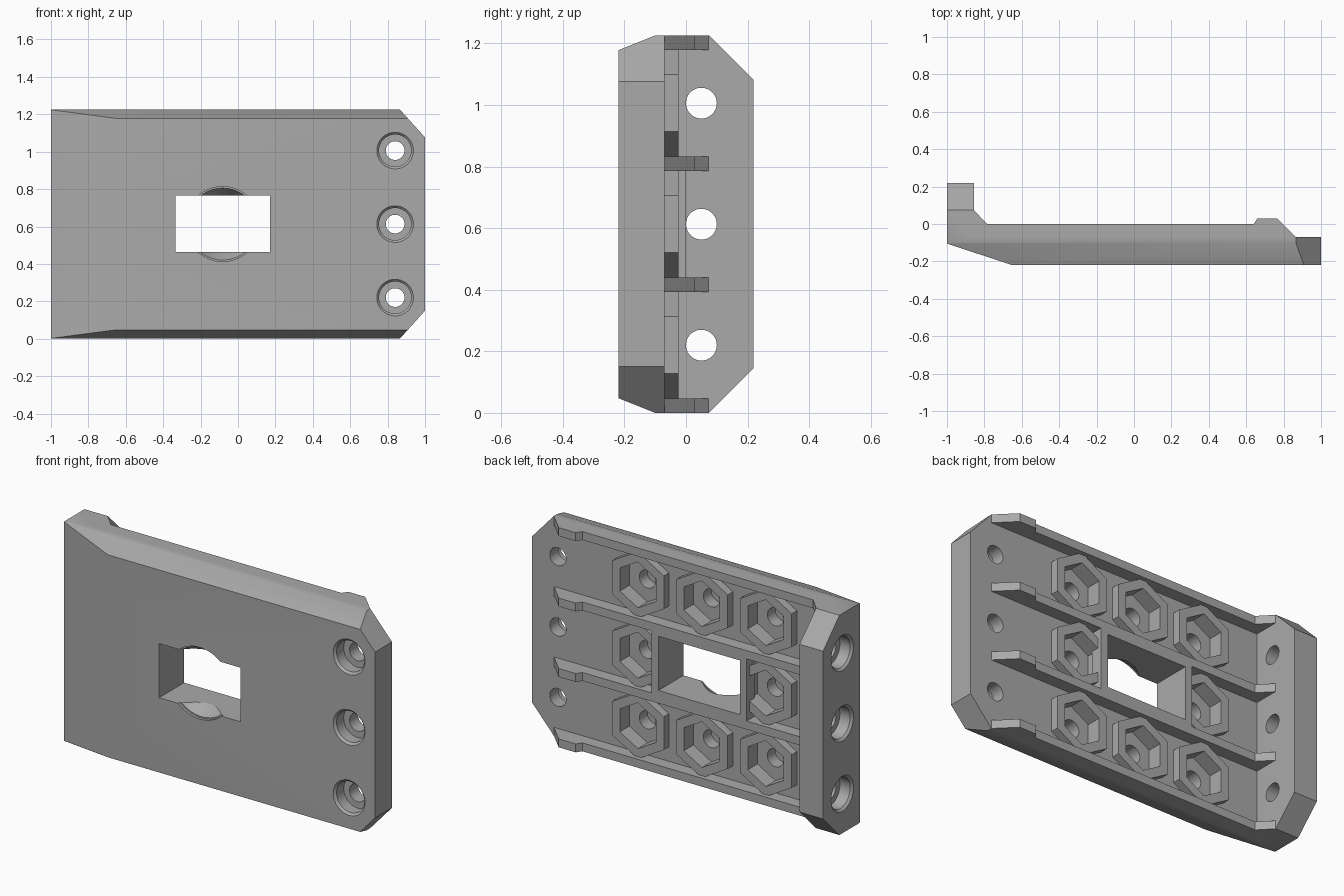
import bpy, bmesh
from math import radians
from mathutils import Matrix, Vector

if "Cube" in bpy.data.objects:
    bpy.data.objects.remove(bpy.data.objects["Cube"])

H = 1.226            # overall height
PITCH = 0.393        # rib spacing
RIB = 0.047          # rib thickness
FLOOR = -0.07        # pocket floor
ROWS = [RIB / 2 + PITCH * (i + 0.5) for i in range(3)]
COLS = [-0.475, -0.08, 0.315]

grey = bpy.data.materials.new("plain_grey")
grey.use_nodes = True
grey.diffuse_color = (0.4, 0.4, 0.4, 1)
grey.node_tree.nodes["Principled BSDF"].inputs["Base Color"].default_value = (0.4, 0.4, 0.4, 1)


def finish(name, bm):
    bmesh.ops.recalc_face_normals(bm, faces=bm.faces)
    mesh = bpy.data.meshes.new(name)
    bm.to_mesh(mesh)
    bm.free()
    mesh.materials.append(grey)
    ob = bpy.data.objects.new(name, mesh)
    bpy.context.collection.objects.link(ob)
    return ob


def prism(name, outline, z0, z1, planes=()):
    """Extrude an xy outline upward, then slice corners off by planes."""
    bm = bmesh.new()
    face = bm.faces.new([bm.verts.new((x, y, z0)) for x, y in outline])
    top = bmesh.ops.extrude_face_region(bm, geom=[face])["geom"]
    bmesh.ops.translate(bm, vec=(0, 0, z1 - z0),
                        verts=[v for v in top if isinstance(v, bmesh.types.BMVert)])
    for point, normal in planes:
        bmesh.ops.bisect_plane(bm, geom=bm.verts[:] + bm.edges[:] + bm.faces[:], dist=1e-5,
                               plane_co=point, plane_no=Vector(normal).normalized(),
                               clear_outer=True)
        bmesh.ops.holes_fill(bm, edges=[e for e in bm.edges if e.is_boundary], sides=0)
    return finish(name, bm)


def box(name, x0, x1, y0, y1, z0, z1):
    return prism(name, [(x0, y0), (x1, y0), (x1, y1), (x0, y1)], z0, z1)


def round_bar(name, start, end, r0, r1, sides=40):
    """Cylinder, cone or hexagonal bar along x or y; six-sided bars point up."""
    a, b = Vector(start), Vector(end)
    d = b - a
    if abs(d.y) > abs(d.x):
        turn = Matrix.Rotation(radians(90 if d.y < 0 else -90), 4, "X")
    else:
        turn = Matrix.Rotation(radians(90 if d.x > 0 else -90), 4, "Y")
    bm = bmesh.new()
    bmesh.ops.create_cone(bm, cap_ends=True, segments=sides, radius1=r0, radius2=r1,
                          depth=d.length, matrix=Matrix.Translation((a + b) / 2) @ turn)
    return finish(name, bm)


def carve(target, cutters):
    for c in cutters:
        mod = target.modifiers.new("cut", "BOOLEAN")
        mod.operation, mod.solver, mod.object = "DIFFERENCE", "EXACT", c
    deps = bpy.context.evaluated_depsgraph_get()
    mesh = bpy.data.meshes.new_from_object(target.evaluated_get(deps))
    target.modifiers.clear()
    target.data = mesh


# Plate with a raised end wall, all outer corners bevelled
top, low = (0, 0, H), (0, 0, 0)
bevels = []
for z, s in ((H, 1), (0, -1)):
    bevels += [((0, -0.1, z), (0, -0.048, s * 0.12)),
               ((0, 0.075, z), (0, 1, s)),
               ((0.865, 0, z), (0.15, 0, s * 0.135))]
plate = prism("plate", [(-1, 0.22), (-1, -0.105), (-0.65, -0.22), (1, -0.22), (1, FLOOR),
                        (-0.855, FLOOR), (-0.855, 0.22)], 0, H, bevels)

# Long ribs with a flared foot at the wall and a raised tip
rib_outline = [(-0.855, FLOOR), (0.865, FLOOR), (0.765, 0.03), (0.66, 0.03), (0.64, 0),
               (-0.785, 0), (-0.855, 0.073)]
parts = [plate]
for i in range(4):
    parts.append(prism(f"rib_{i + 1}", rib_outline, i * PITCH, i * PITCH + RIB))

# Frame around the window
window = box("window_cutter", -0.333, 0.17, -0.5, 0.5, 0.465, 0.767)
frame = box("window_frame", -0.375, 0.213, FLOOR, 0, PITCH + RIB, 2 * PITCH)
parts.append(frame)
carve(frame, [window])
mid = ROWS[1]
recess = [round_bar("recess_rim", (-0.082, -0.3, mid), (-0.082, -0.205, mid), 0.2, 0.2, 64),
          round_bar("recess_cone", (-0.082, -0.21, mid), (-0.082, -0.12, mid), 0.195, 0.14, 64)]
cutters = [window] + recess

# Hexagonal nut seats with socket and blind hole
for r, z in enumerate(ROWS):
    for c, x in enumerate(COLS):
        if r == 1 and c == 1:
            continue
        seat = round_bar(f"nut_seat_{r + 1}_{c + 1}", (x, -0.08, z), (x, -0.025, z), 0.185, 0.185, 6)
        socket = round_bar("socket_cutter", (x, -0.11, z), (x, 0.1, z), 0.128, 0.128, 6)
        hole = round_bar("hole_cutter", (x, -0.18, z), (x, -0.09, z), 0.05, 0.05)
        carve(seat, [socket, window] if r == 1 else [socket])
        parts.append(seat)
        cutters += [socket, hole]

# Counterbored screw holes through the front edge and the end wall
for z in ROWS:
    for p, d in (((0.84, -0.22, z), Vector((0, 1, 0))), ((-1, 0.05, z), Vector((1, 0, 0)))):
        p = Vector(p)
        cutters += [round_bar("drill_cutter", p - d * 0.1, p + d * 0.3, 0.05, 0.05),
                    round_bar("bore_cutter", p - d * 0.1, p + d * 0.075, 0.086, 0.086),
                    round_bar("rim_cutter", p - d * 0.012, p + d * 0.012, 0.11, 0.086)]
carve(plate, cutters)
for c in cutters:
    bpy.data.objects.remove(c)

# Smooth the round bores, keep the edges crisp
bpy.ops.object.select_all(action="DESELECT")
for ob in parts:
    ob.select_set(True)
bpy.context.view_layer.objects.active = plate
bpy.ops.object.shade_smooth_by_angle(angle=radians(25))
